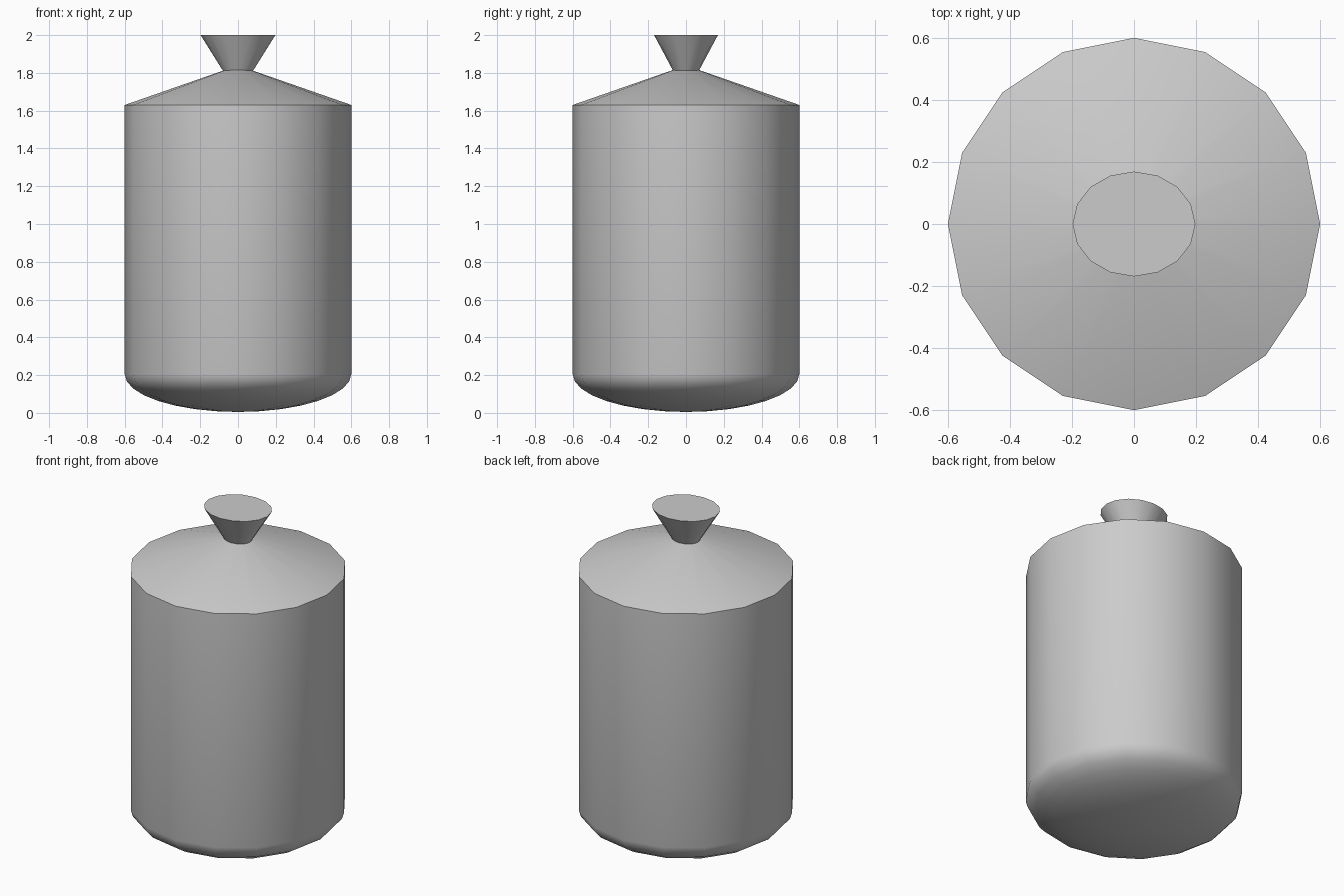
import bpy, math

if "Cube" in bpy.data.objects:
    bpy.data.objects.remove(bpy.data.objects["Cube"])

SIDES = 16


def lathe(name, profile, sx=1.0, sy=1.0, angle=35):
    """Revolve (radius, z) points, bottom to top, capping or closing both ends."""
    verts, rings, faces = [], [], []
    for r, z in profile:
        start = len(verts)
        n = SIDES if r > 0 else 1
        for i in range(n):
            a = 2 * math.pi * i / SIDES
            verts.append((r * sx * math.cos(a), r * sy * math.sin(a), z))
        rings.append([start + i % n for i in range(SIDES)])
    for lo, hi in zip(rings, rings[1:]):
        for i in range(SIDES):
            j = (i + 1) % SIDES
            faces.append(tuple(dict.fromkeys((lo[i], lo[j], hi[j], hi[i]))))
    if profile[0][0] > 0:
        faces.append(tuple(reversed(rings[0])))
    if profile[-1][0] > 0:
        faces.append(tuple(rings[-1]))
    mesh = bpy.data.meshes.new(name)
    mesh.from_pydata(verts, [], faces)
    mesh.update()
    obj = bpy.data.objects.new(name, mesh)
    bpy.context.collection.objects.link(obj)
    bpy.ops.object.select_all(action='DESELECT')
    obj.select_set(True)
    bpy.context.view_layer.objects.active = obj
    bpy.ops.object.shade_smooth_by_angle(angle=math.radians(angle))
    return obj


# Jar body: shallow rounded bottom, straight wall, sloping shoulder
R, DOME = 0.6, 0.2
steps = 8
bottom = [(0, 0.005)]
for k in range(1, steps + 1):
    t = math.pi / 2 * k / steps
    bottom.append((R * math.sin(t), 0.005 + DOME * (1 - math.cos(t))))
lathe("jar_body", bottom + [(R, 1.63), (0.07, 1.815)], angle=40)

# Flared knob, slightly oval, flat on top
lathe("knob", [(0.08, 1.81), (0.2, 2.0)], sx=0.99, sy=0.845)
